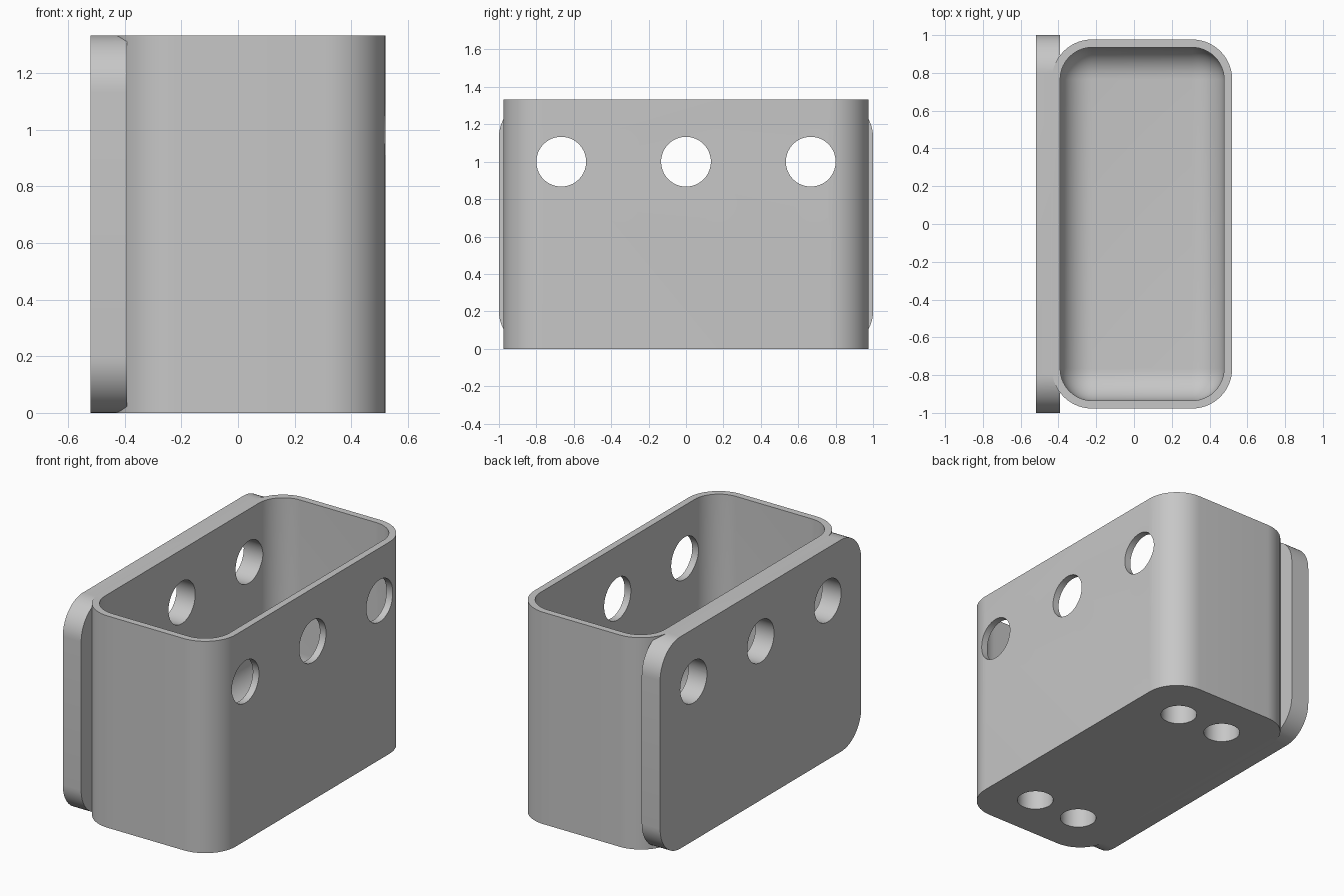
import bpy, bmesh, math
from mathutils import Matrix, Vector

if "Cube" in bpy.data.objects:
    bpy.data.objects.remove(bpy.data.objects["Cube"], do_unlink=True)

grey = bpy.data.materials.new("plain grey")
grey.use_nodes = True
colour = (0.57, 0.57, 0.57, 1)
grey.diffuse_color = colour
grey.node_tree.nodes["Principled BSDF"].inputs["Base Color"].default_value = colour


def make_object(name, bm):
    mesh = bpy.data.meshes.new(name)
    bm.to_mesh(mesh)
    bm.free()
    mesh.materials.append(grey)
    obj = bpy.data.objects.new(name, mesh)
    bpy.context.collection.objects.link(obj)
    return obj


def rounded_box(name, low, high, radius, axis, round_floor=False):
    """Box with the edges along one axis rounded, and optionally its floor edges."""
    low, high = Vector(low), Vector(high)
    bm = bmesh.new()
    bmesh.ops.create_cube(bm, size=1)
    for v in bm.verts:
        v.co = (low + high) / 2 + v.co * (high - low)
    edges = []
    for e in bm.edges:
        a, b = (v.co for v in e.verts)
        along = abs((b - a).normalized()[axis]) > 0.9
        floor = max(a.z, b.z) < low.z + 0.001
        if along or (round_floor and floor):
            edges.append(e)
    bmesh.ops.bevel(bm, geom=edges, offset=radius, offset_type='OFFSET',
                    segments=14, profile=0.5, affect='EDGES')
    return make_object(name, bm)


def cylinder(name, centre, radius, length, axis):
    bm = bmesh.new()
    turn = Matrix.Rotation(math.pi / 2, 4, 'Y') if axis == 'X' else Matrix()
    bmesh.ops.create_cone(bm, cap_ends=True, segments=64, radius1=radius, radius2=radius,
                          depth=length, matrix=Matrix.Translation(centre) @ turn)
    return make_object(name, bm)


def combine(target, tool, operation):
    """Apply a boolean and remove the tool object."""
    bpy.context.view_layer.objects.active = target
    mod = target.modifiers.new(tool.name, 'BOOLEAN')
    mod.operation, mod.solver, mod.object = operation, 'EXACT', tool
    bpy.ops.object.modifier_apply(modifier=mod.name)
    bpy.data.objects.remove(tool, do_unlink=True)


height = 1.333
middle = 0.043

# Open box body joined to its mounting plate
bin_body = rounded_box("bin_body", (-0.435, -0.977, 0), (0.52, 0.977, height), 0.213, 2)
plate = rounded_box("mounting_plate", (-0.52, -1, 0), (-0.392, 1, height), 0.2, 0)
combine(bin_body, plate, 'UNION')

# Hollow with a filleted floor
hollow = rounded_box("hollow", (-0.391, -0.935, 0.2), (0.477, 0.935, 1.6), 0.17, 2, True)
combine(bin_body, hollow, 'DIFFERENCE')

# Row of round holes through plate and walls
for y in (-0.667, 0, 0.667):
    combine(bin_body, cylinder("wall_hole", (0, y, 1), 0.133, 2, 'X'), 'DIFFERENCE')

# Blind round pockets under the floor
for x in (-0.167, 0.167):
    for y in (-0.667, 0.667):
        pocket = cylinder("floor_pocket", (middle + x, y, 0), 0.107, 0.32, 'Z')
        combine(bin_body, pocket, 'DIFFERENCE')

bpy.ops.object.select_all(action='DESELECT')
bin_body.select_set(True)
bpy.context.view_layer.objects.active = bin_body
bpy.ops.object.shade_smooth_by_angle(angle=math.radians(30))
